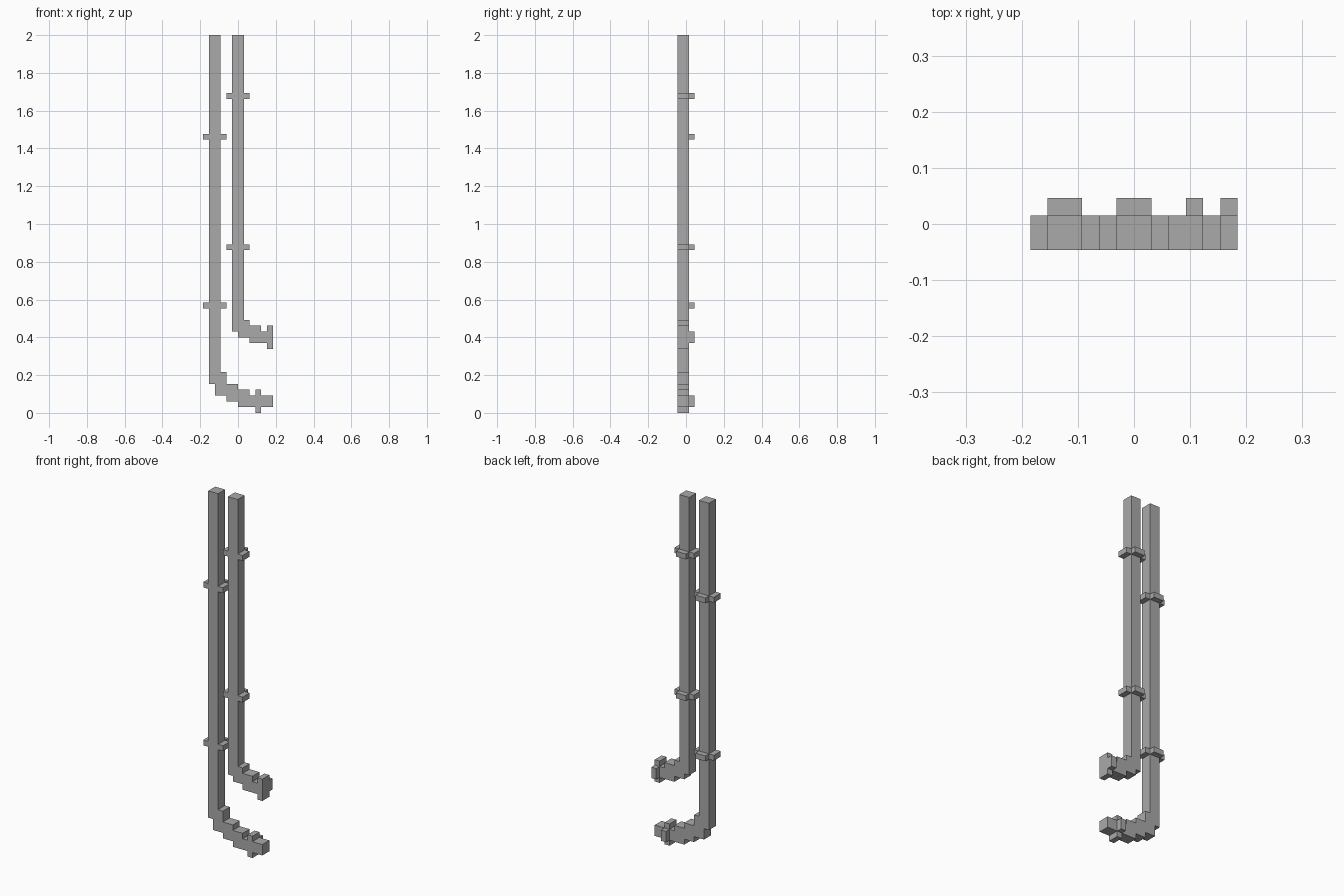
import bpy
import bmesh

if "Cube" in bpy.data.objects:
    bpy.data.objects.remove(bpy.data.objects["Cube"], do_unlink=True)

# The model sits on a grid 12 wide, 3 deep and 65 high
UNIT = 2 / 65
FRONT, PIPE_BACK, BACK = 0, 2, 3
TOP = 65

grey = bpy.data.materials.new("pipe grey")
grey.use_nodes = True
GREY = (0.4, 0.4, 0.4, 1)
grey.diffuse_color = GREY
grey.node_tree.nodes["Principled BSDF"].inputs["Base Color"].default_value = GREY


def place(x, y, z):
    return ((x - 6) * UNIT, (y - 1.5) * UNIT, z * UNIT)


def extrude_into(bm, outline, y0, y1):
    """Extrude an x-z outline from depth y0 to y1."""
    face = bm.faces.new([bm.verts.new(place(x, y0, z)) for x, z in outline])
    result = bmesh.ops.extrude_face_region(bm, geom=[face], use_keep_orig=True)
    verts = [v for v in result["geom"] if isinstance(v, bmesh.types.BMVert)]
    bmesh.ops.translate(bm, verts=verts, vec=(0, (y1 - y0) * UNIT, 0))


def finish(bm, name):
    bmesh.ops.recalc_face_normals(bm, faces=bm.faces[:])
    mesh = bpy.data.meshes.new(name)
    bm.to_mesh(mesh)
    bm.free()
    mesh.materials.append(grey)
    bpy.context.collection.objects.link(bpy.data.objects.new(name, mesh))


def stairs(steps):
    """Turn (start, end, height) steps into a stepped line."""
    return [p for a, b, z in steps for p in ((a, z), (b, z))]


def pipe(name, upper, lower):
    bm = bmesh.new()
    extrude_into(bm, stairs(lower) + stairs(upper)[::-1], FRONT, PIPE_BACK)
    finish(bm, name)


def collar(name, x0, x1, z0, z1, upright):
    """Lugs on both sides of a pipe section, plus a plate behind it."""
    if upright:
        lugs = [(x0 - 1, x0, z0, z1), (x1, x1 + 1, z0, z1)]
    else:
        lugs = [(x0, x1, z0 - 1, z0), (x0, x1, z1, z1 + 1)]
    boxes = [(lug, FRONT, PIPE_BACK) for lug in lugs]
    boxes.append(((x0, x1, z0, z1), PIPE_BACK, BACK))
    bm = bmesh.new()
    for (a, b, c, d), y0, y1 in boxes:
        extrude_into(bm, [(a, c), (b, c), (b, d), (a, d)], y0, y1)
    finish(bm, name)


# Long pipe with its stepped bend
pipe("long_pipe",
     upper=[(1, 3, TOP), (3, 4, 7), (4, 6, 5), (6, 8, 4), (8, 12, 3)],
     lower=[(1, 2, 5), (2, 4, 3), (4, 6, 2), (6, 12, 1)])

# Short pipe with its stepped bend
pipe("short_pipe",
     upper=[(5, 7, TOP), (7, 8, 16), (8, 10, 15), (10, 12, 14)],
     lower=[(5, 6, 14), (6, 8, 13), (8, 12, 12)])

# Wall clips on the upright runs
for name, x, heights in (("long_pipe_clip", 1, (18, 47)),
                         ("short_pipe_clip", 5, (28, 54))):
    for level, z in zip(("lower", "upper"), heights):
        collar(f"{name}_{level}", x, x + 2, z, z + 1, True)

# Flanges on the outlets
collar("long_pipe_flange", 9, 10, 1, 3, False)
collar("short_pipe_flange", 11, 12, 12, 14, False)
